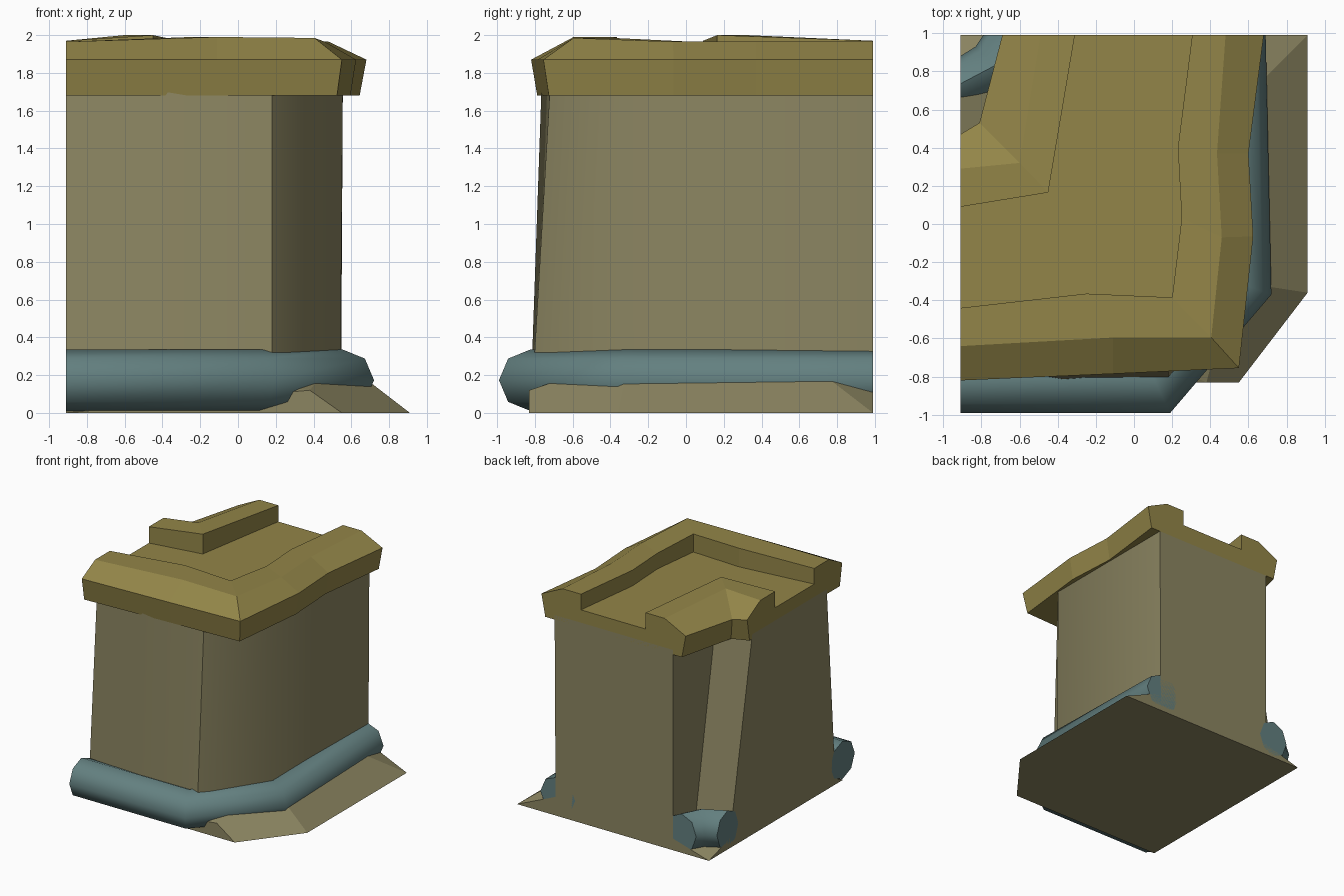
import bpy, bmesh, math

cube = bpy.data.objects.get("Cube")
if cube:
    bpy.data.objects.remove(cube)

XE, YE = -0.91, 0.99        # planes where the corner piece is cut off


def material(name, rgb):
    m = bpy.data.materials.new(name)
    m.use_nodes = True
    m.diffuse_color = (*rgb, 1)
    m.node_tree.nodes["Principled BSDF"].inputs["Base Color"].default_value = (*rgb, 1)
    return m


stone = material("tan plaster", (0.26, 0.235, 0.12))
coping = material("ochre coping", (0.29, 0.235, 0.065))
log_blue = material("blue grey log", (0.125, 0.215, 0.215))


def finish(bm, name, mat, angle=None):
    bmesh.ops.recalc_face_normals(bm, faces=bm.faces)
    me = bpy.data.meshes.new(name)
    bm.to_mesh(me)
    bm.free()
    me.materials.append(mat)
    ob = bpy.data.objects.new(name, me)
    bpy.context.collection.objects.link(ob)
    if angle:
        bpy.ops.object.select_all(action='DESELECT')
        ob.select_set(True)
        bpy.context.view_layer.objects.active = ob
        bpy.ops.object.shade_smooth_by_angle(angle=math.radians(angle))
    return ob


def loft(name, sections, mat, angle=None):
    """Skin closed sections of equal length and cap both ends."""
    bm = bmesh.new()
    rings = [[bm.verts.new(p) for p in s] for s in sections]
    for a, b in zip(rings, rings[1:]):
        for i in range(len(a)):
            j = (i + 1) % len(a)
            bm.faces.new((a[i], a[j], b[j], b[i]))
    bm.faces.new(rings[0])
    bm.faces.new(rings[-1])
    return finish(bm, name, mat, angle)


def level(points, z):
    return [(x, y, z) for x, y in points]


# Wall body, leaning slightly inwards
wall_foot = [(XE, -0.73), (-0.37, -0.825), (0.18, -0.82), (0.54, -0.33),
             (0.545, YE), (-0.57, YE), (-0.6, 0.76), (XE, 0.72)]
wall_head = [(XE, -0.61), (-0.37, -0.765), (0.18, -0.72), (0.555, -0.3),
             (0.555, YE), (-0.57, YE), (-0.65, 0.54), (XE, 0.4)]
loft("wall", [level(wall_foot, 0), level(wall_head, 1.72)], stone, 42)

# Sloping ground skirt
bm = bmesh.new()
for p in [(XE, -0.83, 0), (0.55, -0.83, 0), (0.91, -0.36, 0), (0.91, YE, 0), (XE, YE, 0),
          (0.38, -0.83, 0.12), (0.52, -0.3, 0.3), (0.52, 0.6, 0.3), (0.5, YE, 0.18),
          (-0.3, YE, 0.18), (XE, 0.07, 0.27), (XE, -0.3, 0.27)]:
    bm.verts.new(p)
bmesh.ops.convex_hull(bm, input=bm.verts)
bmesh.ops.dissolve_limit(bm, angle_limit=0.02, verts=bm.verts, edges=bm.edges)
finish(bm, "ground_skirt", stone)


# Eight-sided logs along the foot; each stop is centre and sideways reach
def log(name, stops, radius=0.162, height=0.173):
    turns = [i * math.tau / 8 for i in range(8)]
    loft(name, [[(x + dx * math.cos(t), y + dy * math.cos(t), height + radius * math.sin(t))
                 for t in turns] for x, y, dx, dy in stops], log_blue, 50)


log("outer_log", [(XE, -0.825, 0, -0.165), (0.11, -0.825, 0.08, -0.165),
                  (0.555, -0.31, 0.165, -0.06), (0.525, YE, 0.165, 0)])
log("inner_log", [(XE, 0.735, 0, 0.145), (-0.73, 0.83, -0.1, 0.1), (-0.65, YE, -0.14, 0)])


# Raised copings: edge, shoulder and step lines swept along the wall
def coping_rim(name, edge, shoulder, step, tops, inset=0.18):
    sections = []
    for e, s, t, top in zip(edge, shoulder, step, tops):
        foot = [a + (b - a) * inset for a, b in zip(e, s)]
        if e[0] == XE:
            foot[0] = XE
        sections.append([(*foot, 1.68), (*e, 1.87), (*s, top), (*t, top), (*t, 1.68)])
    loft(name, sections, coping)


outer_step = [(XE, -0.44), (-0.25, -0.365), (0.2, -0.385), (0.25, 0.03), (0.23, 0.4), (0.305, YE)]
inner_step = [(XE, 0.09), (-0.45, 0.165), (-0.31, YE)]
coping_rim("outer_coping",
           [(XE, -0.82), (-0.11, -0.785), (0.55, -0.755), (0.625, -0.065), (0.6, 0.37), (0.68, YE)],
           [(XE, -0.64), (-0.11, -0.595), (0.405, -0.595), (0.46, -0.07), (0.435, 0.37), (0.48, YE)],
           outer_step, [1.965, 1.99, 1.985, 1.965, 1.965, 1.965])
coping_rim("inner_coping",
           [(XE, 0.47), (-0.81, 0.53), (-0.69, YE)],
           [(XE, 0.29), (-0.6, 0.32), (-0.49, YE)],
           inner_step, [1.97, 2.0, 1.97])

# Sunken walkway between the copings
deck = outer_step + inner_step[::-1]
loft("walkway", [level(deck, 1.68), level(deck, 1.83)], coping)
